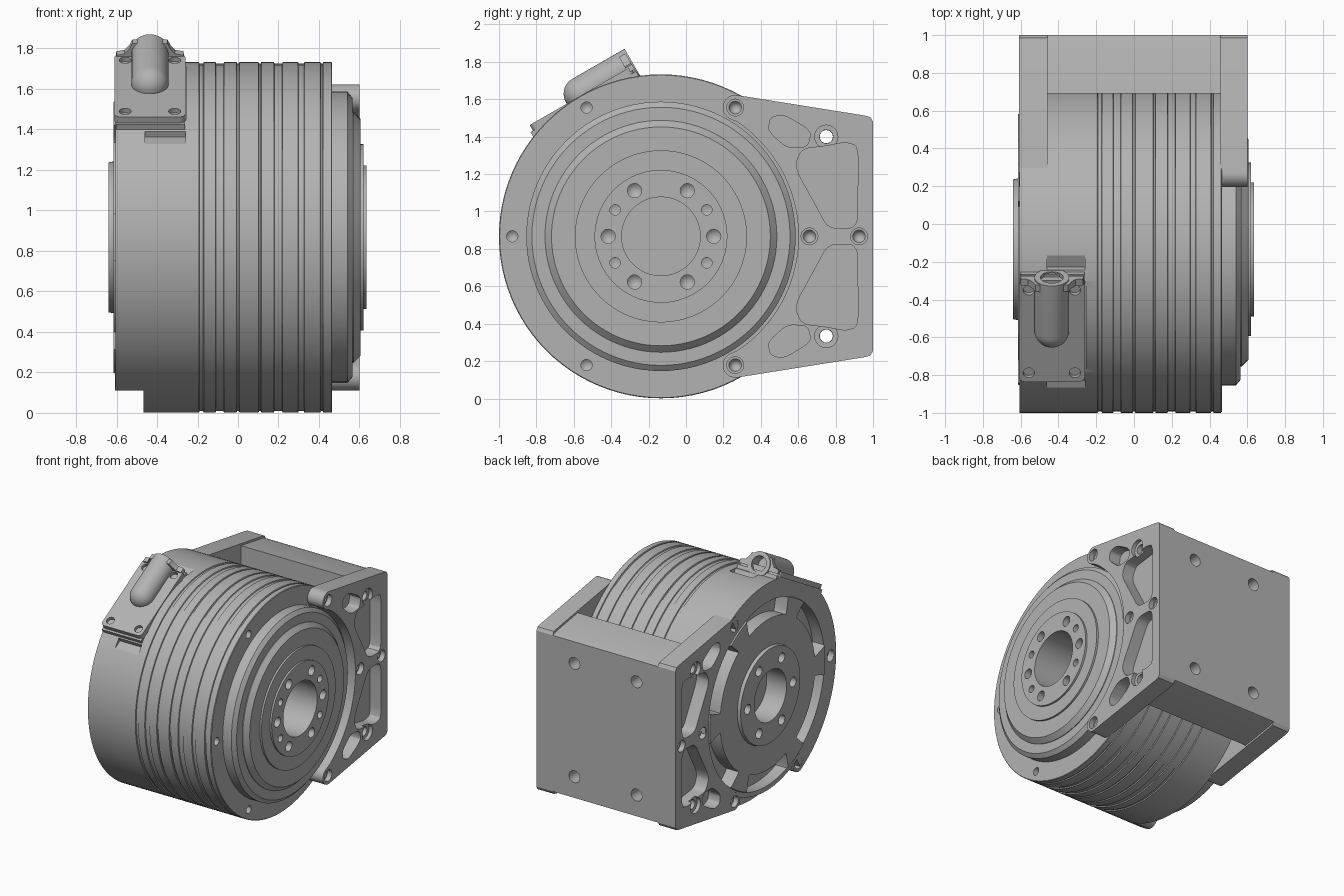
import bpy, bmesh
from math import sin, cos, pi, radians
from mathutils import Matrix

if "Cube" in bpy.data.objects:
    bpy.data.objects.remove(bpy.data.objects["Cube"])

CY, CZ, R = -0.134, 0.867, 0.866          # drum axis and radius
AXIS = Matrix.Translation((0, CY, CZ))
SIDE = Matrix(((0, 0, 1, 0), (1, 0, 0, 0), (0, 1, 0, 0), (0, 0, 0, 1)))  # outline (y, z), depth x

metal = bpy.data.materials.new("grey metal")
metal.use_nodes = True
metal.diffuse_color = (0.45, 0.45, 0.45, 1)
metal.node_tree.nodes["Principled BSDF"].inputs["Base Color"].default_value = (0.45, 0.45, 0.45, 1)
parts = []


def finish(name, bm, matrix, keep):
    bm.transform(matrix)
    bmesh.ops.recalc_face_normals(bm, faces=bm.faces)
    mesh = bpy.data.meshes.new(name)
    bm.to_mesh(mesh)
    bm.free()
    mesh.materials.append(metal)
    obj = bpy.data.objects.new(name, mesh)
    bpy.context.collection.objects.link(obj)
    if keep:
        parts.append(obj)
    else:
        obj.hide_render = True
    return obj


def bridge(bm, a, b, n):
    for k in range(n):
        j = k + 1
        loop = (a[k % len(a)], a[j % len(a)], b[j % len(b)], b[k % len(b)])
        bm.faces.new(list(dict.fromkeys(loop)))


def prism(name, outline, a, b, matrix=SIDE, keep=True):
    bm = bmesh.new()
    low, high = ([bm.verts.new((u, v, w)) for u, v in outline] for w in (a, b))
    bm.faces.new(low)
    bm.faces.new(high)
    bridge(bm, low, high, len(outline))
    return finish(name, bm, matrix, keep)


def lathe(name, profile, matrix, steps=24, keep=True):
    # Profile of (x, radius) starting and ending on the axis
    bm = bmesh.new()
    rings = [[bm.verts.new((x, r * cos(2 * pi * k / steps), r * sin(2 * pi * k / steps)))
              for k in range(steps if r > 0 else 1)] for x, r in profile]
    for a, b in zip(rings, rings[1:]):
        bridge(bm, a, b, steps)
    return finish(name, bm, matrix, keep)


def cut(target, cutters):
    for c in cutters:
        for solver in ("MANIFOLD", "EXACT"):
            mod = target.modifiers.new("cut", "BOOLEAN")
            mod.operation, mod.solver, mod.object = "DIFFERENCE", solver, c
            graph = bpy.context.evaluated_depsgraph_get()
            mesh = bpy.data.meshes.new_from_object(target.evaluated_get(graph))
            target.modifiers.clear()
            if len(mesh.polygons) not in (0, len(target.data.polygons)):
                target.data = mesh
                break
    for c in cutters:
        bpy.data.objects.remove(c)


def arc(cy, cz, r, a0, a1, n=16):
    return [(cy + r * cos(radians(a0 + (a1 - a0) * i / n)),
             cz + r * sin(radians(a0 + (a1 - a0) * i / n))) for i in range(n + 1)]


def rounded(pts, rounds=2):
    for _ in range(rounds):
        pts = [(p[0] * (1 - t) + q[0] * t, p[1] * (1 - t) + q[1] * t)
               for p, q in zip(pts, pts[1:] + pts[:1]) for t in (0.18, 0.82)]
    return pts


def flip(pts):
    return [(y, 2 * CZ - z) for y, z in pts]


def box(x0, x1, s0, s1):
    return [(x0, s0), (x1, s0), (x1, s1), (x0, s1)]


def polar(r, angle):
    return CY + r * cos(radians(angle)), CZ + r * sin(radians(angle))


def bolt(pos, face_x, r, wide, step, depth):
    # Counterbored hole with a conical end, drilled inward from the face at face_x
    s = 1 if face_x > 0 else -1
    m = Matrix.Translation((face_x, *pos)) @ Matrix.Diagonal((s, 1, 1, 1))
    return lathe("cutter", [(-depth, 0), (-step, r), (-step + 0.001, wide),
                            (0.03, wide), (0.03, 0)], m, 20, False)


# Drum: lathed shell with grooves and stepped hub on the left end
profile = [(-0.468, 0), (-0.468, R)]
for a, b in ((-0.19, -0.172), (-0.108, -0.072), (-0.004, 0.004), (0.104, 0.112),
             (0.18, 0.218), (0.3, 0.325), (0.41, 0.418)):
    profile += [(a - 0.003, R), (a, R - 0.008), (b, R - 0.008), (b + 0.003, R)]
profile += [(0.461, R), (0.465, R - 0.004), (0.465, 0.72), (0.54, 0.72), (0.565, 0.69), (0.565, 0.62),
            (0.57, 0.62), (0.605, 0.585), (0.605, 0.46), (0.62, 0.46), (0.62, 0.355),
            (0.635, 0.355), (0.635, 0.21), (0.1, 0.21), (0.1, 0)]
drum = lathe("drum", profile, AXIS, 96)
# Right end cover with hub
cover = lathe("right_cover", [(-0.46, 0), (-0.46, 0.2), (-0.64, 0.2), (-0.64, 0.37), (-0.615, 0.375),
                              (-0.615, 0.715), (-0.605, 0.72), (-0.605, 0.757), (-0.44, 0.757),
                              (-0.44, 0)], AXIS, 96)

# Connector frame: x across, y along the slope, z outward
PORT = Matrix.Translation((0, *polar(R, 120))) @ Matrix.Rotation(radians(30), 4, "X")


def seat():
    return prism("cutter", box(-0.7, -0.255, -0.32, 0.32), -0.045, 0.2, PORT, False)


pockets, bolts = [], []
for k in range(6):
    # Arc pockets in the cover, hub bolts on both ends
    mid = 30 + 60 * k
    ring = arc(CY, CZ, 0.72, mid - 21, mid + 21) + arc(CY, CZ, 0.59, mid + 23, mid - 23)
    pockets.append(prism("cutter", rounded(ring, 1), -0.7, -0.51, keep=False))
    bolts.append(bolt(polar(0.282, 60 * k), 0.635, 0.037, 0.038, 0.05, 0.08))
    pockets.append(bolt(polar(0.282, 60 * k), -0.64, 0.037, 0.038, 0.05, 0.08))
bolts += [bolt(polar(0.283, a), 0.635, 0.027, 0.028, 0.04, 0.05) for a in (30, 150, 210, 330)]
bolts += [bolt(polar(0.795, a), 0.465, 0.029, 0.03, 0.05, 0.07) for a in (120, 180, 240)]
slots = [prism("cutter", box(-0.466, -0.26, *s), -0.1, 0.2, PORT, False)
         for s in ((-0.42, -0.335), (0.335, 0.42))]
cut(cover, pockets)
cut(drum, bolts + slots + [seat()])

# Partial rim on the right end, with a lug at its lower end
rim = prism("right_rim", arc(CY, CZ, R, 60, 240, 48) + arc(CY, CZ, 0.74, 240, 60, 48), -0.605, -0.46)
cut(rim, [bolt(polar(0.795, 180), -0.605, 0.03, 0.045, 0.05, 0.1), seat()])
lug = prism("rim_lug", arc(*polar(0.795, 240), 0.069, 0, 345, 23), -0.607, -0.455)
cut(lug, [bolt(polar(0.795, 240), -0.607, 0.03, 0.045, 0.05, 0.1)])

# Connector: pad, base plate, dome with open cable end, flared collar
base = []
for cx, cs, a in ((-0.29, 0.28, 0), (-0.58, 0.28, 90), (-0.58, -0.28, 180), (-0.29, -0.28, 270)):
    base += arc(cx, cs, 0.03, a, a + 90, 5)
prism("connector_pad", box(-0.603, -0.262, -0.325, 0.325), -0.12, -0.035, PORT)
plate = prism("connector_plate", base, -0.038, 0.0, PORT)
upright = Matrix.Rotation(radians(-90), 4, "Y")
cut(plate, [lathe("cutter", [(-0.025, 0), (-0.025, 0.03), (0.05, 0.03), (0.05, 0)],
                  PORT @ Matrix.Translation((x, s, 0)) @ upright, 20, False)
            for x in (-0.557, -0.313) for s in (-0.255, 0.25)])
ALONG = PORT @ Matrix.Translation((-0.435, 0, 0.008)) @ Matrix.Rotation(radians(90), 4, "Z")
r = 0.092
dome = [(0.01 - r * cos(radians(a)), r * sin(radians(a))) for a in range(0, 91, 10)]
lathe("connector_dome", dome + [(0.333, r), (0.333, 0.06), (0.24, 0.06), (0.24, 0)], ALONG, 40)
half = [(0.17, -0.03), (0.165, 0.0), (0.125, 0.008), (0.102, 0.035), (0.086, 0.068)]
bell = half + [(-u, v) for u, v in reversed(half)]
collar = prism("connector_collar", bell, 0.285, 0.325, ALONG @ SIDE)
cut(collar, [lathe("cutter", [(0.2, 0), (0.2, 0.07), (0.4, 0.07), (0.4, 0)], ALONG, 24, False)])

# Bracket side arms: lobed outline hugging the drum, with pockets and bolt holes
lobe = polar(0.795, 60)
corner = [(1.0, 1.48), (0.985, 1.505), (0.955, 1.513)]
outline = (corner + arc(*lobe, 0.067, 80, 240) + arc(CY, CZ, 0.735, 56, -56, 40)
           + flip(arc(*lobe, 0.067, 240, 80)) + flip(corner[::-1]))
small = [(0.44, 1.43), (0.45, 1.5), (0.52, 1.52), (0.67, 1.43), (0.65, 1.345), (0.54, 1.34)]
large = [(0.58, 1.24), (0.62, 1.335), (0.75, 1.35), (0.85, 1.37), (0.92, 1.35),
         (0.918, 1.1), (0.915, 0.91), (0.76, 0.91), (0.69, 1.04)]
for side, name in ((1, "left_arm"), (-1, "right_arm")):
    face = 0.6 if side > 0 else -0.608
    arm = prism(name, outline, 0.458 * side, face)
    cutters = []
    for shape in (small, large):
        for pts in (shape, flip(shape)):
            cutters.append(prism("cutter", rounded(pts), 0.505 * side, 0.7 * side, keep=False))
    for pos in (lobe, polar(0.795, 300), (0.66, CZ), (0.925, CZ)):
        cutters.append(bolt(pos, face, 0.034, 0.045, 0.04, 0.11))
    for pos in ((0.75, 1.4), (0.75, 2 * CZ - 1.4)):
        cutters.append(bolt(pos, face, 0.036, 0.062, 0.03, 5))
    cut(arm, cutters)

# Mounting block joining the arms at the back
slope = [(0.69, 1.54), (0.96, 1.495), (1.0, 1.48)]
block = prism("mounting_block", slope + flip(slope)[::-1], -0.465, 0.465)
cutters = [lathe("cutter", [(-0.7, 0), (-0.7, 0.035), (0.7, 0.035), (0.7, 0)],
                 Matrix.Translation((0, 0.75, z)), 20, False) for z in (1.4, 2 * CZ - 1.4)]
for x in (-0.27, 0.27):
    for z in (0.42, 1.31):
        m = Matrix.Translation((x, 1, z)) @ Matrix.Rotation(radians(90), 4, "Z")
        cutters.append(lathe("cutter", [(-0.15, 0), (-0.15, 0.047), (0.05, 0.047), (0.05, 0)], m, 20, False))
cut(block, cutters)

# Smooth curved walls, keep edges sharp
bpy.ops.object.select_all(action="DESELECT")
for obj in parts:
    obj.select_set(True)
bpy.context.view_layer.objects.active = drum
bpy.ops.object.shade_smooth_by_angle(angle=radians(22))
